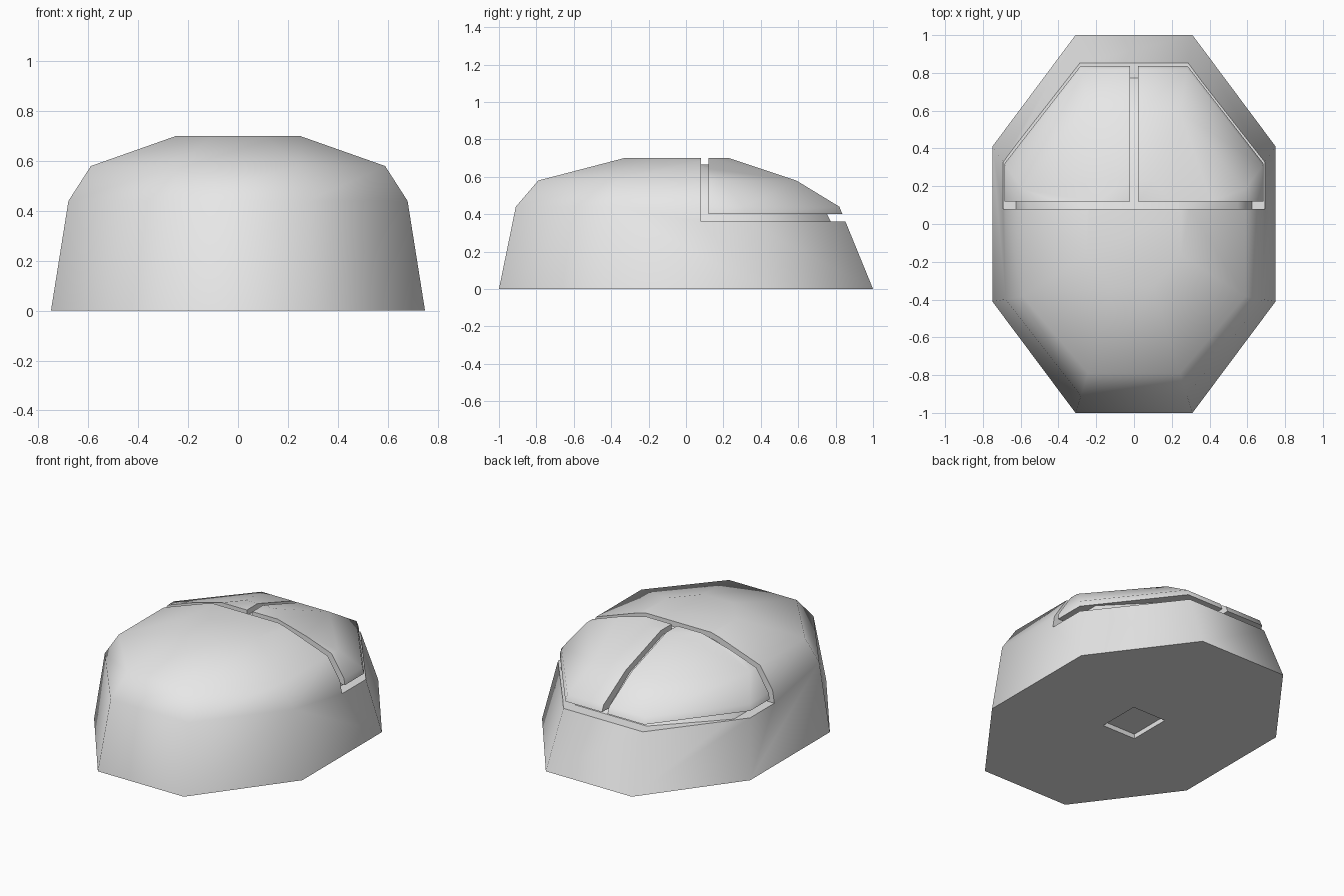
import bpy, bmesh, math

cube = bpy.data.objects.get("Cube")
if cube:
    bpy.data.objects.remove(cube, do_unlink=True)

plastic = bpy.data.materials.new("light_grey_plastic")
plastic.use_nodes = True
grey = (0.8, 0.8, 0.8, 1)
plastic.diffuse_color = grey
plastic.node_tree.nodes["Principled BSDF"].inputs["Base Color"].default_value = grey

# Each ring: height, half width, front y, rear y
SHELL = [(0, .75, -1, 1), (.44, .68, -.91, .82), (.58, .59, -.79, .59), (.70, .25, -.33, .23)]
CORE = [(.2, .65, -.5, .85), (.42, .615, -.5, .745), (.55, .55, -.5, .55), (.665, .24, -.3, .21)]


def octagon(z, half, front, rear):
    """Eight corners of a ring with long chamfers."""
    mid, reach = (front + rear) / 2, (rear - front) / 2
    quarter = [(1, -.41), (1, .41), (.413, 1), (-.413, 1)]
    pts = quarter + [(-x, -y) for x, y in quarter]
    return [(x * half, mid + y * reach, z) for x, y in pts]


def loft(rings):
    bm = bmesh.new()
    loops = [[bm.verts.new(p) for p in octagon(*r)] for r in rings]
    bm.faces.new(loops[0][::-1])
    bm.faces.new(loops[-1])
    for low, high in zip(loops, loops[1:]):
        for i in range(8):
            j = (i + 1) % 8
            bm.faces.new((low[i], low[j], high[j], high[i]))
    return bm


def keep_side(bm, point, direction):
    """Trim away everything behind the plane and cap the cut."""
    bmesh.ops.bisect_plane(bm, geom=bm.verts[:] + bm.edges[:] + bm.faces[:],
                           plane_co=point, plane_no=direction, clear_inner=True)
    rim = [e for e in bm.edges if e.is_boundary]
    bmesh.ops.contextual_create(bm, geom=rim)


def finish(bm, name):
    bmesh.ops.recalc_face_normals(bm, faces=bm.faces[:])
    mesh = bpy.data.meshes.new(name)
    bm.to_mesh(mesh)
    bm.free()
    obj = bpy.data.objects.new(name, mesh)
    bpy.context.collection.objects.link(obj)
    mesh.materials.append(plastic)
    return obj


def smooth(obj):
    bpy.ops.object.select_all(action='DESELECT')
    obj.select_set(True)
    bpy.context.view_layer.objects.active = obj
    bpy.ops.object.shade_smooth_by_angle(angle=math.radians(60))


def cut_box(target, low, high, name):
    """Subtract a box given by two opposite corners."""
    bm = bmesh.new()
    bmesh.ops.create_cube(bm, size=1)
    for v in bm.verts:
        v.co = [a if c < 0 else b for c, a, b in zip(v.co, low, high)]
    cutter = finish(bm, name)
    mod = target.modifiers.new(name, 'BOOLEAN')
    mod.operation, mod.solver, mod.object = 'DIFFERENCE', 'EXACT', cutter
    bpy.context.view_layer.objects.active = target
    bpy.ops.object.modifier_apply(modifier=name)
    bpy.data.objects.remove(cutter, do_unlink=True)


# Main shell with the button area and the underside window cut out
body = finish(loft(SHELL), "body")
cut_box(body, (-1, .08, .36), (1, 2, 1), "button_space")
cut_box(body, (-.12, -.14, -.1), (.12, .14, .03), "sensor_recess")
smooth(body)

# Inner core seen at the bottom of the grooves
bm = loft(CORE)
keep_side(bm, (0, .06, 0), (0, 1, 0))
smooth(finish(bm, "inner_core"))

# Pair of buttons
for side, name in ((1, "left_button"), (-1, "right_button")):
    bm = loft(SHELL)
    keep_side(bm, (0, .12, 0), (0, 1, 0))
    keep_side(bm, (0, 0, .40), (0, 0, 1))
    keep_side(bm, (side * .02, 0, 0), (side, 0, 0))
    smooth(finish(bm, name))
